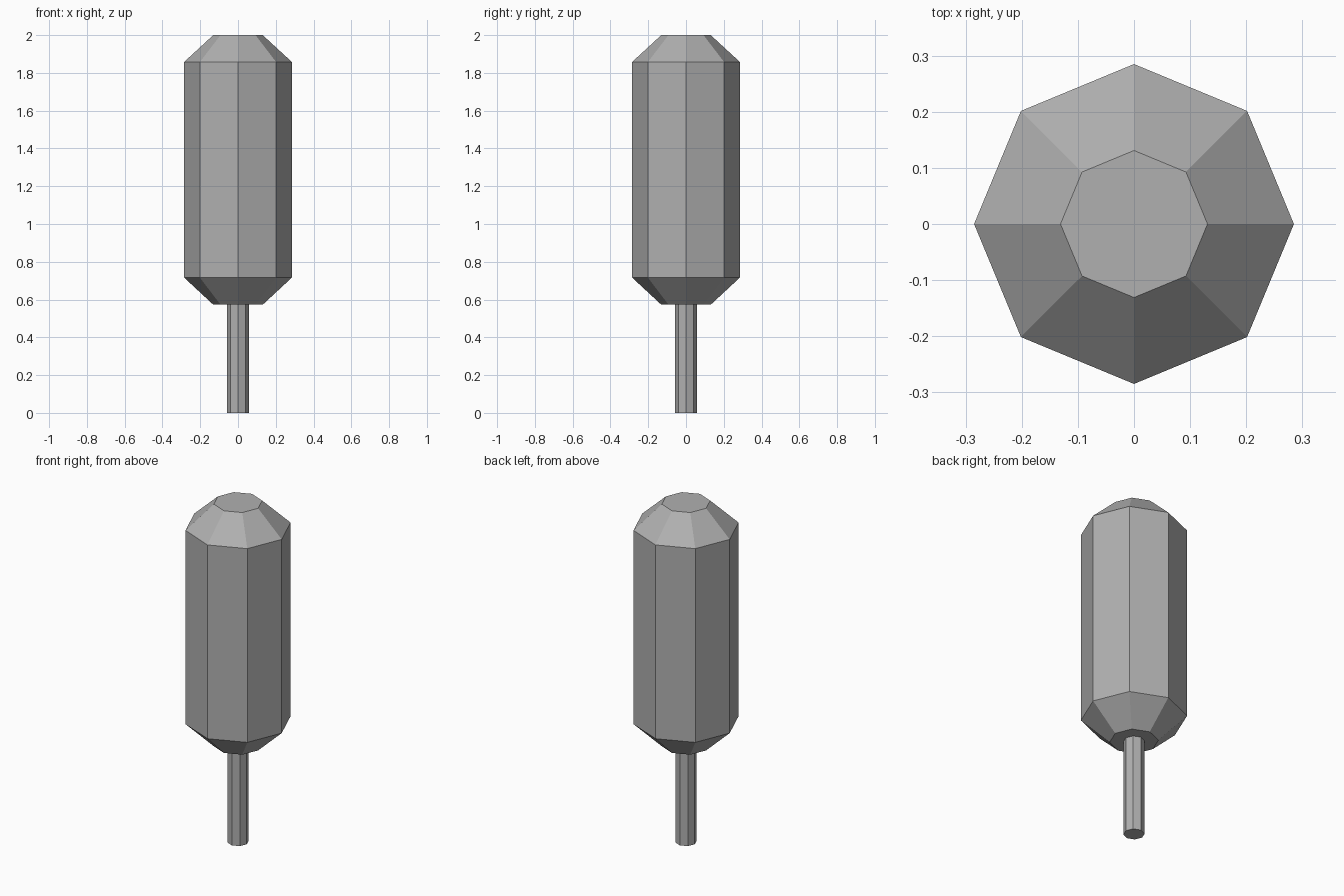
import bpy, bmesh
from math import cos, sin, tau

if "Cube" in bpy.data.objects:
    bpy.data.objects.remove(bpy.data.objects["Cube"])

SIDES = 8

# Darker grey shared by both parts
grey = bpy.data.materials.new("dark_grey")
grey.diffuse_color = (0.434, 0.434, 0.434, 1.0)
grey.use_nodes = True
grey.node_tree.nodes["Principled BSDF"].inputs["Base Color"].default_value = grey.diffuse_color


def lathe(name, profile):
    """Closed flat-shaded solid from (radius, height) rings."""
    bm = bmesh.new()
    rings = [[bm.verts.new((r * cos(tau * i / SIDES), r * sin(tau * i / SIDES), z))
              for i in range(SIDES)] for r, z in profile]
    for low, high in zip(rings, rings[1:]):
        for i in range(SIDES):
            j = (i + 1) % SIDES
            bm.faces.new((low[i], low[j], high[j], high[i]))
    bm.faces.new(rings[0][::-1])
    bm.faces.new(rings[-1])
    mesh = bpy.data.meshes.new(name)
    bm.to_mesh(mesh)
    bm.free()
    mesh.materials.append(grey)
    obj = bpy.data.objects.new(name, mesh)
    bpy.context.collection.objects.link(obj)
    return obj


# Thin octagonal stem
lathe("stem", [(0.057, 0.0), (0.057, 0.575)])

# Octagonal body with chamfered ends
lathe("body", [(0.131, 0.573), (0.285, 0.716), (0.285, 1.858), (0.131, 2.0)])
